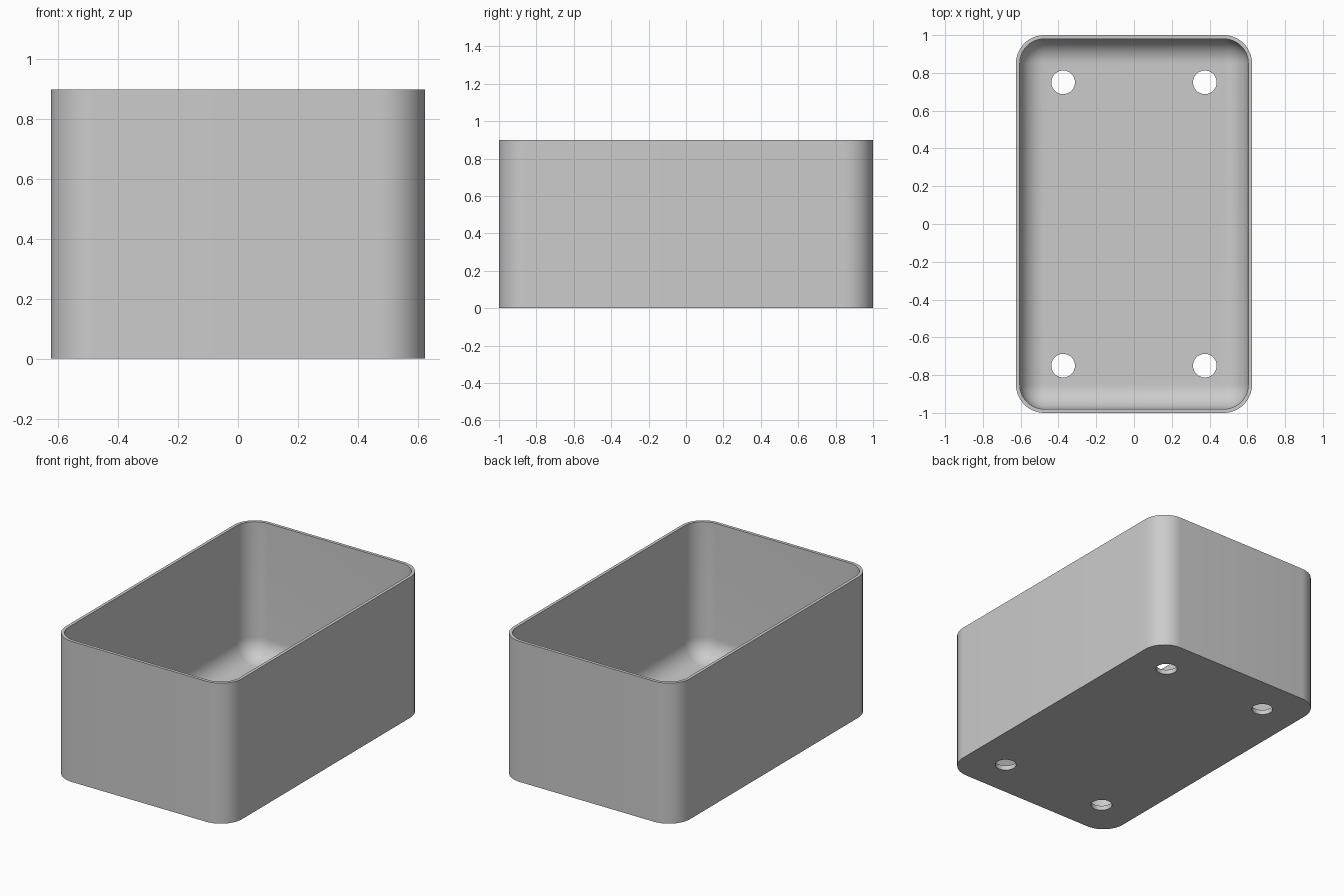
import bpy, bmesh, math
from mathutils import Matrix

cube = bpy.data.objects.get("Cube")
if cube:
    bpy.data.objects.remove(cube, do_unlink=True)

HALF_X, HALF_Y, HEIGHT = 0.625, 1.0, 0.9
CORNER, WALL, FLOOR = 0.15, 0.02, 0.03
FILLET = CORNER - WALL
HOLE_X, HOLE_Y, HOLE_R = 0.375, 0.75, 0.0625
STEPS = 12

grey = bpy.data.materials.new("light grey")
grey.use_nodes = True
colour = (0.6, 0.6, 0.6, 1)
grey.diffuse_color = colour
grey.node_tree.nodes["Principled BSDF"].inputs["Base Color"].default_value = colour


def ring(bm, inset, z):
    """Rounded rectangle of vertices, moved inward from the outer wall."""
    r = CORNER - inset
    verts = []
    for q, (sx, sy) in enumerate([(1, 1), (-1, 1), (-1, -1), (1, -1)]):
        for i in range(STEPS + 1):
            a = (q + i / STEPS) * math.pi / 2
            verts.append(bm.verts.new((sx * (HALF_X - CORNER) + r * math.cos(a),
                                       sy * (HALF_Y - CORNER) + r * math.sin(a), z)))
    return verts


def make_object(name, bm):
    bmesh.ops.recalc_face_normals(bm, faces=bm.faces)
    mesh = bpy.data.meshes.new(name)
    bm.to_mesh(mesh)
    bm.free()
    obj = bpy.data.objects.new(name, mesh)
    bpy.context.collection.objects.link(obj)
    mesh.materials.append(grey)
    return obj


# Open box: outer wall, rim, inner wall and a rounded inside bottom edge
profile = [(0, 0), (0, HEIGHT), (WALL, HEIGHT)]
for i in range(STEPS + 1):
    a = i / STEPS * math.pi / 2
    profile.append((WALL + FILLET * (1 - math.cos(a)),
                    FLOOR + FILLET * (1 - math.sin(a))))
bm = bmesh.new()
rings = [ring(bm, inset, z) for inset, z in profile]
for low, high in zip(rings, rings[1:]):
    for i in range(len(low)):
        j = (i + 1) % len(low)
        bm.faces.new((low[i], low[j], high[j], high[i]))
bm.faces.new(rings[0])
bm.faces.new(rings[-1])
bmesh.ops.remove_doubles(bm, verts=bm.verts, dist=0.0001)
box = make_object("box", bm)

# Four drain holes through the floor
bm = bmesh.new()
for sx in (-1, 1):
    for sy in (-1, 1):
        bmesh.ops.create_cone(bm, cap_ends=True, segments=48, radius1=HOLE_R,
                              radius2=HOLE_R, depth=0.2,
                              matrix=Matrix.Translation((sx * HOLE_X, sy * HOLE_Y, 0)))
cutter = make_object("hole_cutter", bm)
cutter.hide_render = True

cut = box.modifiers.new("holes", 'BOOLEAN')
cut.operation = 'DIFFERENCE'
cut.solver = 'EXACT'
cut.object = cutter
bpy.ops.object.select_all(action='DESELECT')
box.select_set(True)
bpy.context.view_layer.objects.active = box
bpy.ops.object.modifier_apply(modifier=cut.name)
bpy.data.objects.remove(cutter, do_unlink=True)
bpy.ops.object.shade_smooth_by_angle(angle=math.radians(30))
